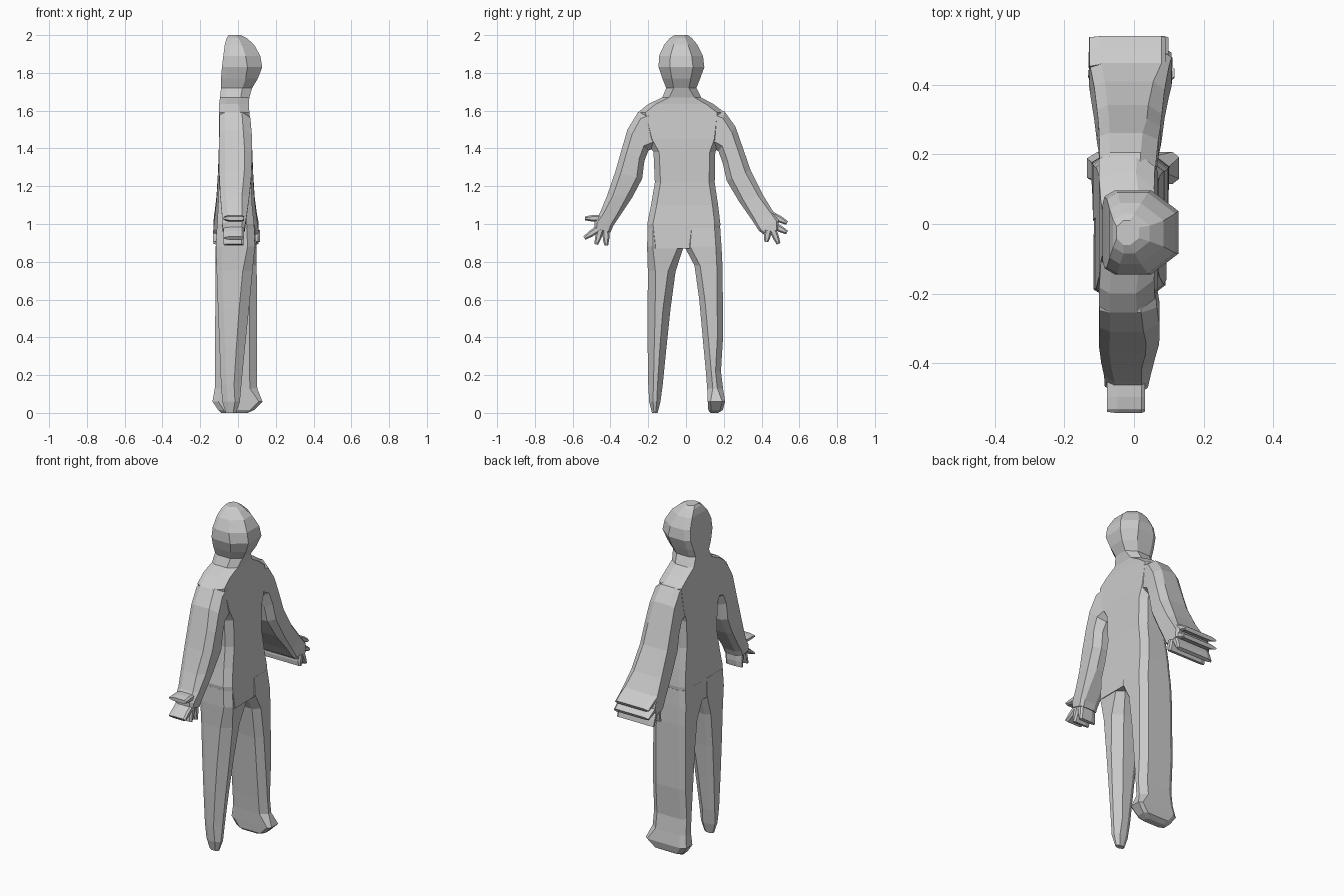
import bpy, bmesh
from mathutils import Vector


def loft(name, rings):
    """Each ring: edge point A (y,z), edge point B (y,z), back x, front x, front chamfer."""
    bm = bmesh.new()
    loops = []
    for (ay, az, by, bz, x0, x1, c) in rings:
        a, b = Vector((ay, az)), Vector((by, bz))
        w, d = (b - a).length, x1 - x0
        cu, cx = min(c / w, 0.36), min(c * 1.3, d * 0.42)
        bu, bx = min(0.018 / w, 0.3), min(0.03, d * 0.3)
        section = [(bu, x0), (1 - bu, x0), (1, x0 + bx), (1, x1 - cx),
                   (1 - cu, x1), (cu, x1), (0, x1 - cx), (0, x0 + bx)]
        loop = []
        for t, x in section:
            p = a.lerp(b, t)
            loop.append(bm.verts.new((x, p.x, p.y)))
        loops.append(loop)
    for p, q in zip(loops, loops[1:]):
        for i in range(8):
            j = (i + 1) % 8
            bm.faces.new((p[i], p[j], q[j], q[i]))
    bm.faces.new(loops[0])
    bm.faces.new(loops[-1])
    bmesh.ops.recalc_face_normals(bm, faces=bm.faces)
    me = bpy.data.meshes.new(name)
    bm.to_mesh(me)
    bm.free()
    ob = bpy.data.objects.new(name, me)
    bpy.context.collection.objects.link(ob)
    return ob


def level(z, y0, y1, x0, x1, c=0.03):
    return (y0, z, y1, z, x0, x1, c)


def finger(name, base, tip, x0, x1, w=0.034):
    a, b = Vector(base), Vector(tip)
    n = (b - a).normalized()
    n = Vector((-n.y, n.x))
    rings = []
    for t, k in ((0, 1.1), (0.6, 1), (1, 0.6)):
        p, o = a.lerp(b, t), n * w * k / 2
        rings.append((*(p - o), *(p + o), x0, x1, 0.008))
    return loft(name, rings)


# torso, neck and head
body = loft("body", [
    level(0.87, -0.19, 0.17, -0.115, 0.093),
    level(1.00, -0.205, 0.182, -0.11, 0.085),
    level(1.10, -0.185, 0.17, -0.105, 0.075),
    level(1.22, -0.165, 0.152, -0.10, 0.07),
    level(1.38, -0.172, 0.155, -0.10, 0.07),
    level(1.45, -0.21, 0.18, -0.10, 0.069),
    level(1.59, -0.255, 0.205, -0.10, 0.06, 0.04),
    level(1.635, -0.20, 0.145, -0.10, 0.058, 0.04),
    level(1.67, -0.125, 0.08, -0.095, 0.06, 0.035),
    level(1.72, -0.105, 0.055, -0.09, 0.075, 0.04),
    level(1.77, -0.125, 0.075, -0.09, 0.105, 0.05),
    level(1.83, -0.145, 0.097, -0.085, 0.128, 0.06),
    level(1.89, -0.143, 0.09, -0.078, 0.118, 0.06),
    level(1.95, -0.115, 0.06, -0.07, 0.085, 0.05),
    level(1.985, -0.085, 0.03, -0.06, 0.045, 0.035),
    level(2.00, -0.06, 0.01, -0.05, 0.015, 0.02)])

# legs: one tapers to a point, the other ends in a deep foot
leg_taper = loft("leg_taper", [
    level(0.98, -0.203, -0.02, -0.112, 0.085),
    level(0.88, -0.206, -0.012, -0.117, 0.09),
    level(0.75, -0.202, -0.055, -0.113, 0.077, 0.04),
    level(0.55, -0.203, -0.082, -0.106, 0.058, 0.04),
    level(0.35, -0.203, -0.103, -0.098, 0.037, 0.035),
    level(0.15, -0.20, -0.123, -0.09, 0.018, 0.03),
    level(0.06, -0.195, -0.135, -0.083, 0.01, 0.02),
    level(0.00, -0.18, -0.15, -0.065, -0.01, 0.012)])
leg_foot = loft("leg_foot", [
    level(0.98, 0.00, 0.181, -0.111, 0.087),
    level(0.88, -0.008, 0.188, -0.118, 0.098),
    level(0.78, 0.045, 0.193, -0.119, 0.099),
    level(0.60, 0.07, 0.195, -0.12, 0.10),
    level(0.40, 0.088, 0.196, -0.121, 0.10),
    level(0.22, 0.105, 0.185, -0.122, 0.10),
    level(0.13, 0.112, 0.196, -0.123, 0.102),
    level(0.06, 0.115, 0.207, -0.135, 0.13, 0.015),
    level(0.015, 0.118, 0.195, -0.105, 0.085, 0.015),
    level(0.00, 0.13, 0.17, -0.09, 0.05, 0.01)])

# arms: outer edge point, inner edge point, depth range
arm_narrow = loft("arm_narrow", [
    (-0.17, 1.62, -0.10, 1.42, -0.098, 0.058, 0.035),
    (-0.255, 1.59, -0.165, 1.40, -0.099, 0.066, 0.035),
    (-0.31, 1.50, -0.198, 1.39, -0.099, 0.073, 0.035),
    (-0.342, 1.39, -0.22, 1.335, -0.1, 0.074, 0.03),
    (-0.375, 1.275, -0.232, 1.24, -0.1, 0.072, 0.03),
    (-0.418, 1.15, -0.285, 1.14, -0.094, 0.06, 0.03),
    (-0.455, 1.06, -0.345, 1.05, -0.086, 0.048, 0.02),
    (-0.485, 1.01, -0.385, 0.99, -0.084, 0.04, 0.015),
    (-0.485, 0.98, -0.40, 0.955, -0.082, 0.035, 0.012)])
arm_deep = loft("arm_deep", [
    (0.13, 1.62, 0.08, 1.42, -0.098, 0.058, 0.035),
    (0.205, 1.595, 0.145, 1.40, -0.099, 0.065, 0.035),
    (0.262, 1.515, 0.172, 1.385, -0.1, 0.07, 0.035),
    (0.302, 1.40, 0.195, 1.32, -0.102, 0.076, 0.03),
    (0.342, 1.285, 0.215, 1.23, -0.106, 0.08, 0.03),
    (0.41, 1.15, 0.28, 1.12, -0.114, 0.088, 0.025),
    (0.465, 1.06, 0.35, 1.02, -0.125, 0.10, 0.015),
    (0.49, 1.02, 0.385, 0.965, -0.13, 0.108, 0.012),
    (0.49, 0.97, 0.41, 0.945, -0.13, 0.11, 0.012)])

# fingers
parts = [leg_taper, leg_foot, arm_narrow, arm_deep]
narrow = [((-0.44, 1.03), (-0.535, 1.03)), ((-0.45, 0.985), (-0.538, 0.925)),
          ((-0.45, 0.98), (-0.475, 0.892)), ((-0.425, 0.97), (-0.422, 0.887))]
deep = [((0.45, 1.05), (0.535, 1.005)), ((0.46, 0.995), (0.535, 0.955)),
        ((0.455, 0.98), (0.49, 0.895)), ((0.435, 0.965), (0.425, 0.905))]
for i, (a, b) in enumerate(narrow):
    parts.append(finger(f"finger_narrow_{i + 1}", a, b, -0.078 + i * 0.001, 0.032 - i * 0.001))
for i, (a, b) in enumerate(deep):
    parts.append(finger(f"finger_deep_{i + 1}", a, b, -0.128 - i * 0.0015, 0.09 + i * 0.009))

# weld everything into one skin
for part in parts:
    mod = body.modifiers.new("join_" + part.name, 'BOOLEAN')
    mod.operation = 'UNION'
    mod.solver = 'EXACT'
    mod.object = part
bpy.context.view_layer.update()
deps = bpy.context.evaluated_depsgraph_get()
skin = bpy.data.meshes.new_from_object(body.evaluated_get(deps))
body.modifiers.clear()
body.data = skin
body.name = "figure"
for part in parts:
    bpy.data.objects.remove(part)
